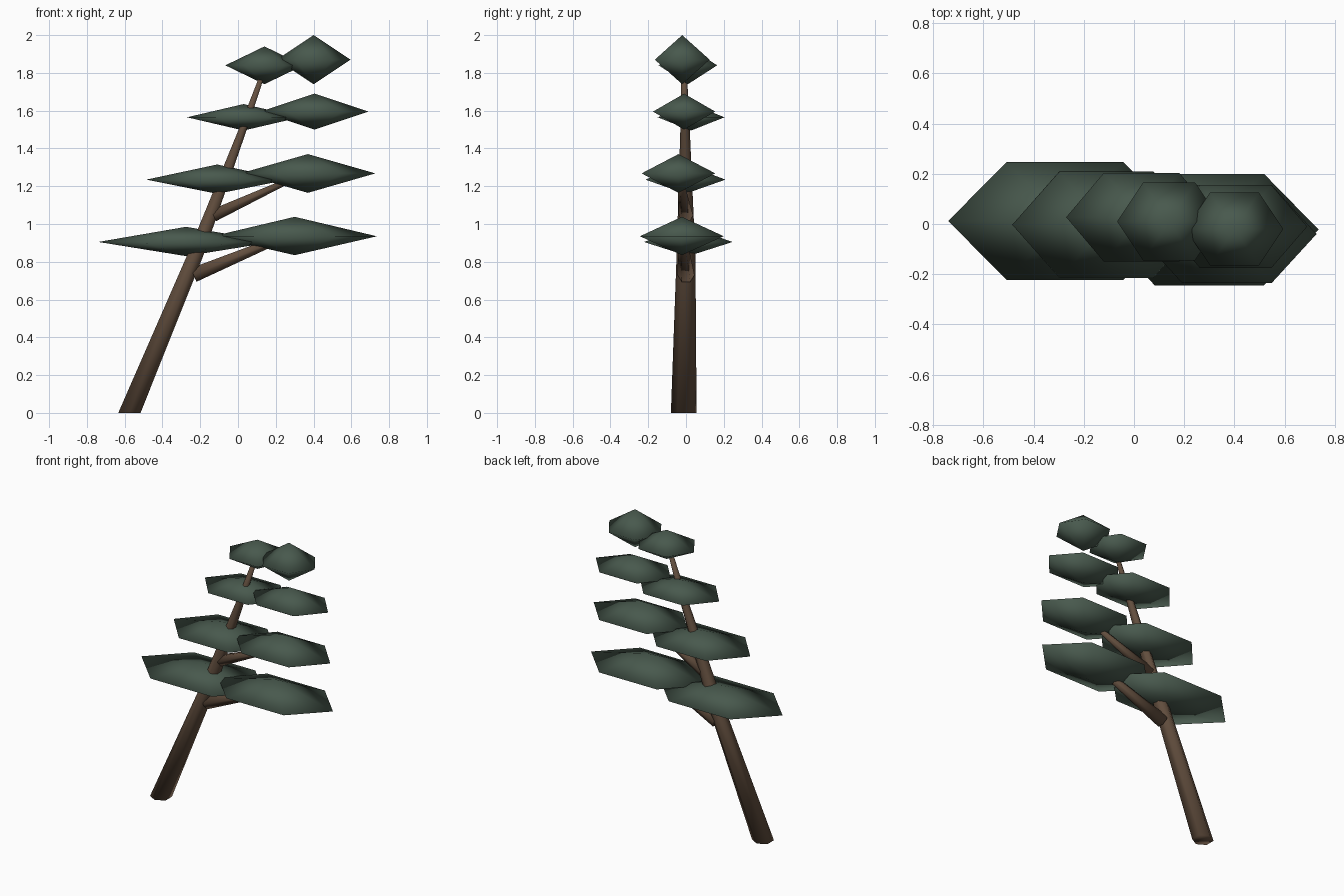
import bpy
import bmesh
from math import cos, sin, pi
from mathutils import Vector

if "Cube" in bpy.data.objects:
    bpy.data.objects.remove(bpy.data.objects["Cube"])


def material(name, colour):
    mat = bpy.data.materials.new(name)
    mat.use_nodes = True
    mat.diffuse_color = (*colour, 1)
    mat.node_tree.nodes["Principled BSDF"].inputs["Base Color"].default_value = (*colour, 1)
    return mat


needles = material("dark green needles", (0.065, 0.10, 0.075))
bark = material("brown bark", (0.125, 0.078, 0.049))


def finish(name, bm, mat):
    bmesh.ops.recalc_face_normals(bm, faces=bm.faces)
    for face in bm.faces:
        face.smooth = True
    mesh = bpy.data.meshes.new(name)
    bm.to_mesh(mesh)
    bm.free()
    mesh.materials.append(mat)
    obj = bpy.data.objects.new(name, mesh)
    bpy.context.collection.objects.link(obj)


def limb(name, path, sides=6, upright=True):
    """Tapered tube through (point, radius) stations; level rings if upright."""
    bm = bmesh.new()
    axis = (Vector(path[-1][0]) - Vector(path[0][0])).normalized()
    u = Vector((0, 1, 0))
    v = Vector((1, 0, 0)) if upright else axis.cross(u).normalized()
    rings = []
    for point, radius in path:
        rings.append([bm.verts.new(Vector(point) + radius * (cos(a) * u + sin(a) * v))
                      for a in (2 * pi * i / sides for i in range(sides))])
    for low, high in zip(rings, rings[1:]):
        for i in range(sides):
            j = (i + 1) % sides
            bm.faces.new((low[i], low[j], high[j], high[i]))
    bm.faces.new(rings[0])
    bm.faces.new(rings[-1])
    finish(name, bm, bark)


def pad(name, centre, length, width, top, bottom):
    """Six-sided double pyramid of needles, with points along x."""
    bm = bmesh.new()
    x, y, z = centre
    rim = [bm.verts.new((x + length * cos(i * pi / 3),
                         y + width * sin(i * pi / 3) / sin(pi / 3), z)) for i in range(6)]
    for height in (top, bottom):
        apex = bm.verts.new((x, y, height))
        for i in range(6):
            bm.faces.new((rim[i], rim[(i + 1) % 6], apex))
    finish(name, bm, needles)


# Leaning trunk and its two side branches
limb("trunk", [((-0.575, -0.012, 0), 0.068), ((-0.228, 0, 0.83), 0.050),
               ((0.025, -0.005, 1.5), 0.025), ((0.14, -0.01, 1.82), 0.014)])
limb("lower_branch", [((-0.235, 0, 0.73), 0.045), ((0.28, -0.02, 0.945), 0.02)], upright=False)
limb("upper_branch", [((-0.13, 0, 1.045), 0.038), ((0.28, -0.03, 1.235), 0.016)], upright=False)

# Foliage pads: centre, half length, half width, top, bottom
inner = [((-0.275, 0.012, 0.905), 0.465, 0.235, 0.985, 0.83),
         ((-0.11, -0.003, 1.235), 0.375, 0.212, 1.315, 1.16),
         ((0.03, 0.027, 1.565), 0.30, 0.177, 1.635, 1.495),
         ((0.14, 0.01, 1.84), 0.207, 0.155, 1.94, 1.74)]
outer = [((0.30, -0.022, 0.935), 0.435, 0.222, 1.038, 0.835),
         ((0.37, -0.04, 1.268), 0.357, 0.195, 1.37, 1.165),
         ((0.405, -0.01, 1.595), 0.285, 0.165, 1.69, 1.50),
         ((0.40, -0.02, 1.87), 0.195, 0.145, 2.0, 1.74)]
for side, tiers in (("inner", inner), ("outer", outer)):
    for number, tier in enumerate(tiers, 1):
        pad(f"{side}_foliage_{number}", *tier)
